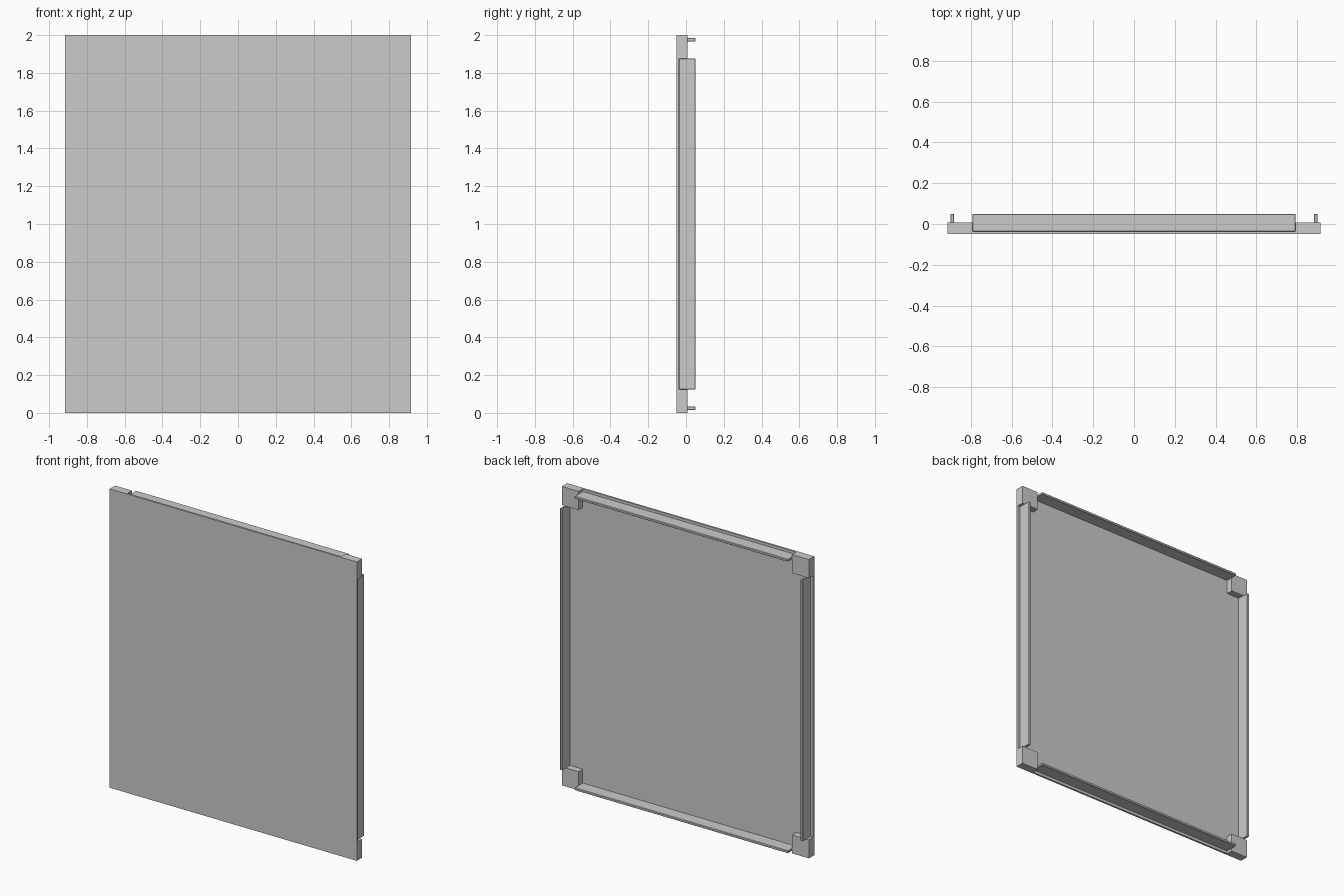
import bpy

cube = bpy.data.objects.get("Cube")
if cube:
    bpy.data.objects.remove(cube, do_unlink=True)

GREY = (0.6, 0.6, 0.6, 1.0)
grey = bpy.data.materials.new("plain grey")
grey.use_nodes = True
grey.diffuse_color = GREY
grey.node_tree.nodes["Principled BSDF"].inputs["Base Color"].default_value = GREY

# Overall dimensions
HALF_W, HEIGHT = 0.915, 2.0
FRONT, PLATE_BACK, BLOCK_BACK, FLANGE_BACK = -0.05, -0.037, 0.007, 0.05
CORNER = 0.124          # side of each square corner block
INSET, THICK = 0.016, 0.017  # flange distance from the edge, flange thickness


def box(name, low, high, bevel=0):
    """Axis-aligned box between two opposite corners."""
    centre = [(a + b) / 2 for a, b in zip(low, high)]
    bpy.ops.mesh.primitive_cube_add(size=1, location=centre)
    obj = bpy.context.object
    obj.name = name
    obj.scale = [abs(b - a) for a, b in zip(low, high)]
    bpy.ops.object.transform_apply(location=False, rotation=False, scale=True)
    obj.data.materials.append(grey)
    if bevel:
        mod = obj.modifiers.new("edge_bevel", 'BEVEL')
        mod.width = bevel
        mod.segments = 1
    return obj


# Thin front plate
box("front_plate", (-HALF_W, FRONT, 0), (HALF_W, PLATE_BACK, HEIGHT))

# Solid blocks behind the four corners
for side, sx in (("left", 1), ("right", -1)):
    for level, z in (("bottom", 0), ("top", HEIGHT - CORNER)):
        box(f"{level}_{side}_corner_block",
            (sx * (HALF_W - CORNER), PLATE_BACK, z),
            (sx * HALF_W, BLOCK_BACK, z + CORNER))

# Upright flanges along the two sides
for side, sx in (("left", 1), ("right", -1)):
    outer = HALF_W - INSET
    box(f"{side}_flange",
        (sx * (outer - THICK), PLATE_BACK, CORNER),
        (sx * outer, FLANGE_BACK, HEIGHT - CORNER), bevel=0.003)

# Level flanges along the top and bottom
for level, z in (("bottom", INSET), ("top", HEIGHT - INSET - THICK)):
    box(f"{level}_flange",
        (CORNER - HALF_W, PLATE_BACK, z),
        (HALF_W - CORNER, FLANGE_BACK, z + THICK), bevel=0.003)
